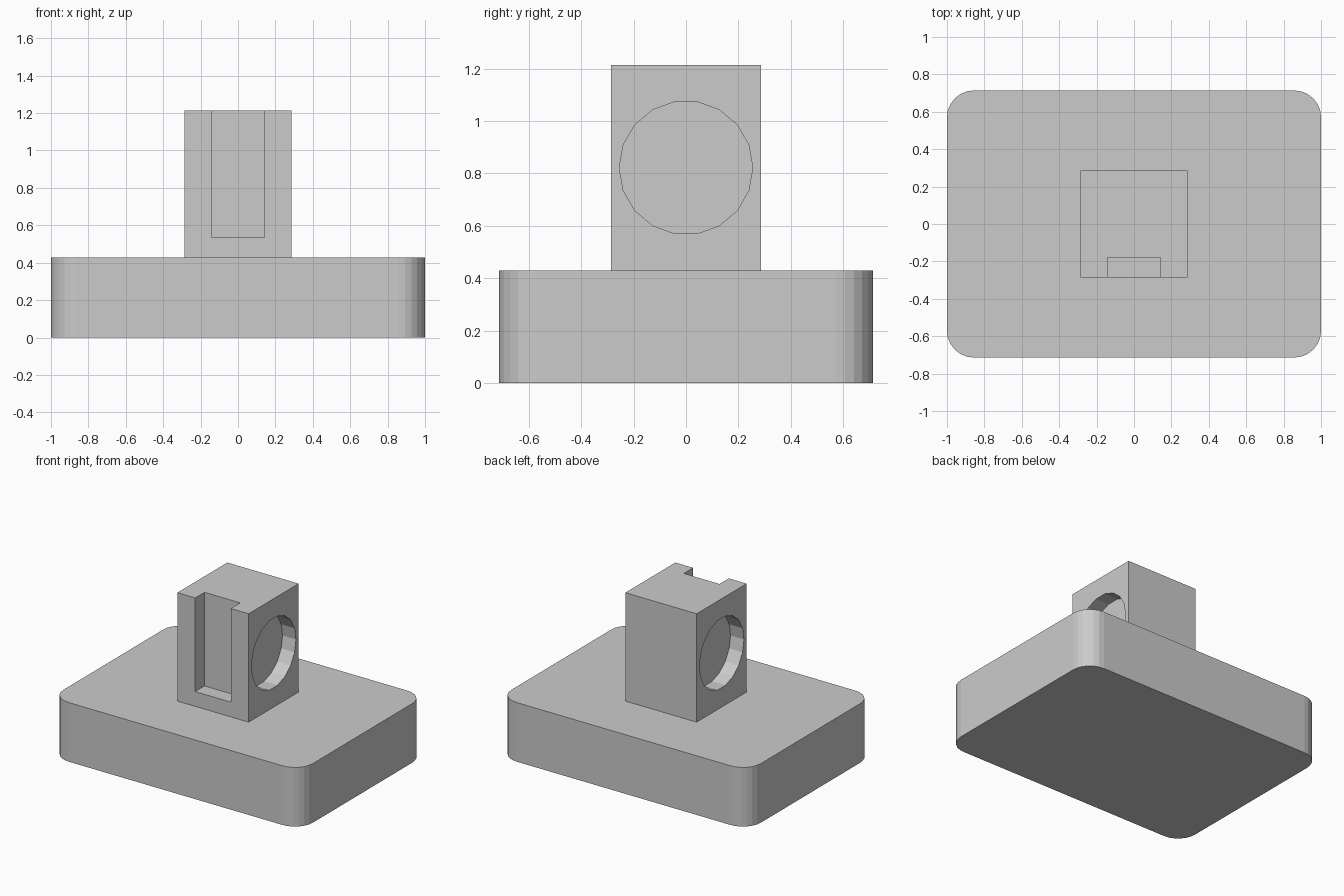
import bpy, bmesh, math
from mathutils import Matrix

if "Cube" in bpy.data.objects:
    bpy.data.objects.remove(bpy.data.objects["Cube"])

BASE_TOP, TOP = 0.429, 1.215


def make_object(name, bm):
    mesh = bpy.data.meshes.new(name)
    bm.to_mesh(mesh)
    bm.free()
    obj = bpy.data.objects.new(name, mesh)
    bpy.context.collection.objects.link(obj)
    return obj


def box(name, lo, hi, corner=0.0):
    """Box between two corners, with optionally rounded vertical edges."""
    bm = bmesh.new()
    bmesh.ops.create_cube(bm, size=1)
    for v in bm.verts:
        v.co = [(a + b) / 2 + c * (b - a) for a, b, c in zip(lo, hi, v.co)]
    if corner:
        edges = [e for e in bm.edges
                 if abs(e.verts[0].co.z - e.verts[1].co.z) > 1e-4]
        bmesh.ops.bevel(bm, geom=edges, offset=corner, segments=6,
                        profile=0.5, affect='EDGES')
    return make_object(name, bm)


def disc_cutter(name, x, z, radius, depth):
    """Cylinder along x, half its length inside the block."""
    bm = bmesh.new()
    mat = (Matrix.Translation((x, 0, z))
           @ Matrix.Rotation(math.pi / 2, 4, 'Y'))
    bmesh.ops.create_cone(bm, cap_ends=True, segments=18, radius1=radius,
                          radius2=radius, depth=2 * depth,
                          matrix=mat @ Matrix.Rotation(0, 4, 'Z'))
    return make_object(name, bm)


def cut(target, cutter):
    mod = target.modifiers.new(cutter.name, 'BOOLEAN')
    mod.operation, mod.solver, mod.object = 'DIFFERENCE', 'EXACT', cutter
    cutter.hide_render = True
    cutter.hide_set(True)


# Base slab with rounded corners
box("base", (-1, -0.714, 0), (1, 0.714, BASE_TOP), corner=0.143)

# Upright block
block = box("upright_block", (-0.286, -0.286, BASE_TOP), (0.286, 0.286, TOP))

# Front slot, open at the top
cut(block, box("slot_cutter", (-0.143, -0.5, 0.536), (0.143, -0.179, 1.5)))

# Round recess in each side
for side, label in ((1, "right"), (-1, "left")):
    cut(block, disc_cutter(label + "_recess_cutter", side * 0.286, 0.822, 0.255, 0.107))
